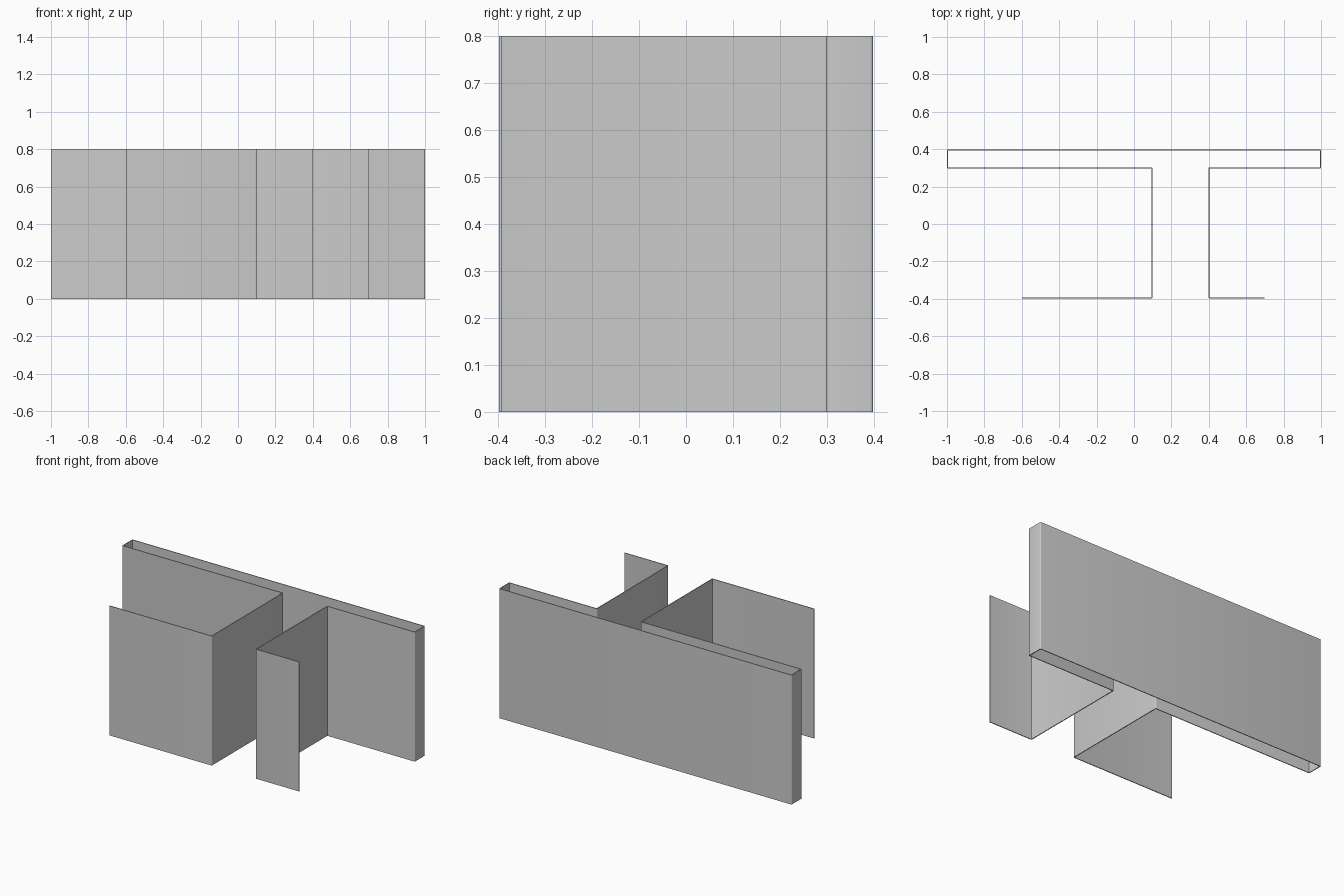
import bpy
import bmesh
from mathutils import Vector

cube = bpy.data.objects.get("Cube")
if cube:
    bpy.data.objects.remove(cube, do_unlink=True)

HEIGHT = 0.8
THICKNESS = 0.005
BEND = 0.0035   # centreline bend radius

grey = bpy.data.materials.new("light grey metal")
grey.use_nodes = True
colour = (0.6, 0.6, 0.6, 1)
grey.diffuse_color = colour
grey.node_tree.nodes["Principled BSDF"].inputs["Base Color"].default_value = colour


def rounded(points, radius, steps=4):
    """Replace the right-angle corners of an open path with arcs."""
    pts = [Vector(p) for p in points]
    path = [pts[0]]
    for before, corner, after in zip(pts, pts[1:], pts[2:]):
        a = (before - corner).normalized() * radius
        b = (after - corner).normalized() * radius
        centre = corner + a + b
        for i in range(steps + 1):
            t = i / steps
            spoke = (-b).lerp(-a, t).normalized() * radius
            path.append(centre + spoke)
    path.append(pts[-1])
    return path


# Folded sheet: front flanges, two webs and the hollow back panel
profile = [(-0.6, -0.395), (0.0965, -0.395), (0.0965, 0.3), (-0.9975, 0.3),
           (-0.9975, 0.395), (0.9975, 0.395), (0.9975, 0.3), (0.4, 0.3),
           (0.4, -0.395), (0.6965, -0.395)]

bm = bmesh.new()
columns = [[bm.verts.new((p.x, p.y, z)) for z in (0, HEIGHT)]
           for p in rounded(profile, BEND)]
for (a, b), (c, d) in zip(columns, columns[1:]):
    bm.faces.new((a, c, d, b))
mesh = bpy.data.meshes.new("folded_sheet_profile")
bm.to_mesh(mesh)
bm.free()
mesh.materials.append(grey)

sheet = bpy.data.objects.new("folded_sheet_profile", mesh)
bpy.context.collection.objects.link(sheet)

# Sheet thickness
solid = sheet.modifiers.new("thickness", 'SOLIDIFY')
solid.thickness = THICKNESS
solid.offset = 0
solid.use_even_offset = True

# Smooth bends, crisp cut edges
bpy.ops.object.select_all(action='DESELECT')
sheet.select_set(True)
bpy.context.view_layer.objects.active = sheet
bpy.ops.object.modifier_apply(modifier=solid.name)
bpy.ops.object.shade_smooth_by_angle(angle=0.6)
